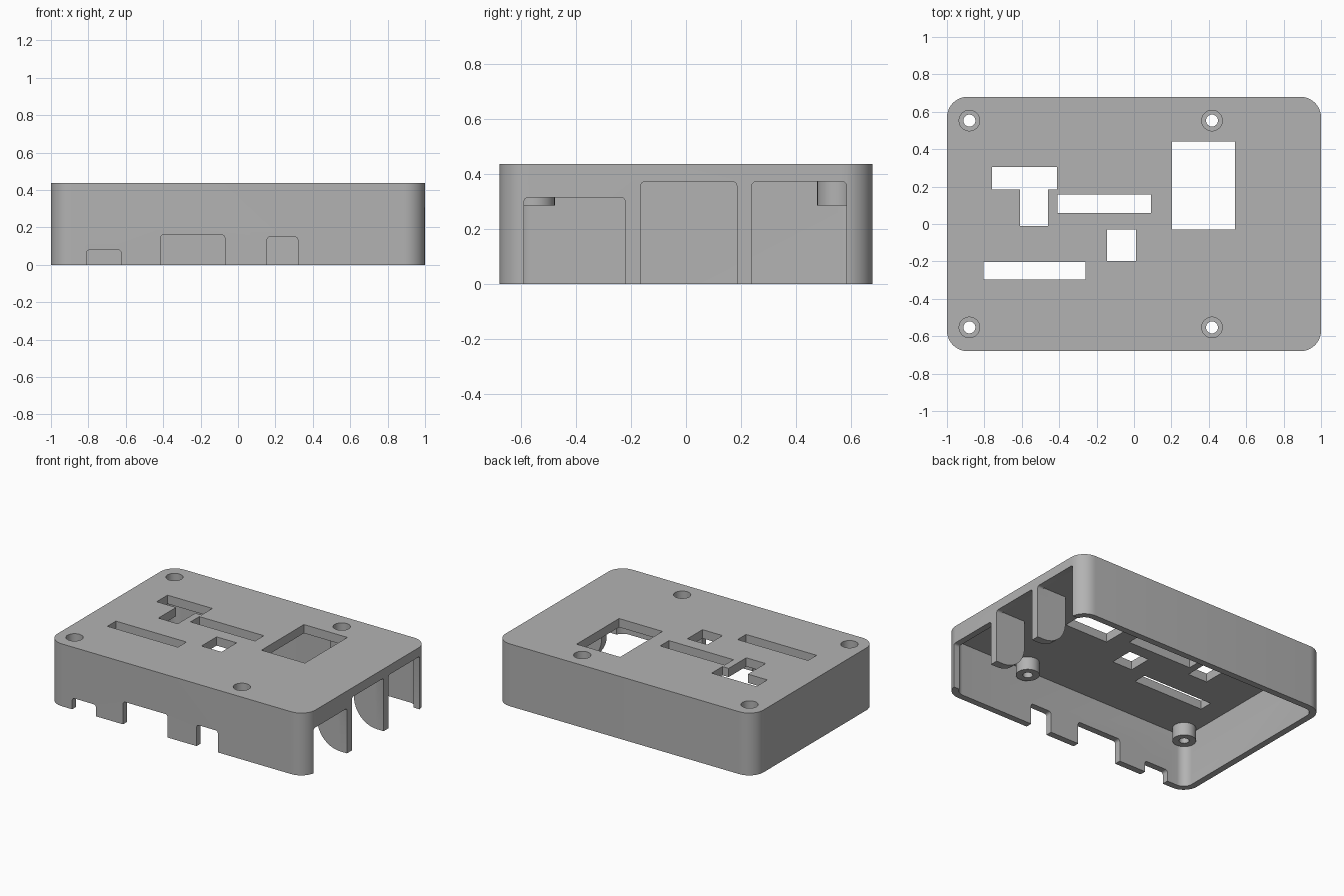
import bpy, bmesh, math
from mathutils import Vector

old = bpy.data.objects.get("Cube")
if old:
    bpy.data.objects.remove(old, do_unlink=True)

grey = bpy.data.materials.new("case grey")
grey.use_nodes = True
color = (0.45, 0.45, 0.45, 1)
grey.diffuse_color = color
grey.node_tree.nodes["Principled BSDF"].inputs["Base Color"].default_value = color


def rounded(u0, v0, u1, v1, r, steps=10):
    """Outline of a rectangle with rounded corners."""
    if r == 0:
        return [(u0, v0), (u1, v0), (u1, v1), (u0, v1)]
    pts = []
    corners = [(u1 - r, v1 - r), (u0 + r, v1 - r), (u0 + r, v0 + r), (u1 - r, v0 + r)]
    for i, (cu, cv) in enumerate(corners):
        for k in range(steps + 1):
            a = math.pi / 2 * (i + k / steps)
            pts.append((cu + r * math.cos(a), cv + r * math.sin(a)))
    return pts


def circle(u, v, r, n=40):
    return [(u + r * math.cos(math.tau * k / n), v + r * math.sin(math.tau * k / n))
            for k in range(n)]


def prism(name, pts, lo, hi, axis):
    """Extrude a flat outline along one axis."""
    place = {"x": lambda u, v, w: (w, u, v),
             "y": lambda u, v, w: (u, w, v),
             "z": lambda u, v, w: (u, v, w)}[axis]
    bm = bmesh.new()
    face = bm.faces.new([bm.verts.new(place(u, v, lo)) for u, v in pts])
    top = bmesh.ops.extrude_face_region(bm, geom=[face])["geom"]
    shift = Vector(place(0, 0, hi - lo))
    bmesh.ops.translate(bm, vec=shift, verts=[g for g in top if isinstance(g, bmesh.types.BMVert)])
    bmesh.ops.recalc_face_normals(bm, faces=bm.faces)
    mesh = bpy.data.meshes.new(name)
    bm.to_mesh(mesh)
    bm.free()
    mesh.materials.append(grey)
    obj = bpy.data.objects.new(name, mesh)
    bpy.context.collection.objects.link(obj)
    return obj


def combine(target, tool, operation):
    mod = target.modifiers.new("combine", "BOOLEAN")
    mod.operation, mod.solver, mod.object = operation, "EXACT", tool
    bpy.ops.object.select_all(action="DESELECT")
    bpy.context.view_layer.objects.active = target
    target.select_set(True)
    bpy.ops.object.modifier_apply(modifier=mod.name)
    bpy.data.objects.remove(tool, do_unlink=True)


# Hollow lid, open at the bottom
HX, HY, TOP, CEILING, WALL, R = 1.0, 0.68, 0.437, 0.376, 0.045, 0.11
case = prism("case_lid", rounded(-HX, -HY, HX, HY, R), 0, TOP, "z")
cavity = prism("cavity", rounded(WALL - HX, WALL - HY, HX - WALL, HY - WALL, R - WALL),
               -0.1, CEILING, "z")
combine(case, cavity, "DIFFERENCE")

# Port dividers with a rounded inner lower corner
inner, arc = 0.77, 0.18
for y0, y1 in [(-0.222, -0.165), (0.185, 0.24)]:
    curve = [(inner + arc - arc * math.sin(math.pi / 2 * k / 12),
              arc - arc * math.cos(math.pi / 2 * k / 12)) for k in range(13)]
    outline = [(0.98, 0)] + curve + [(inner, 0.41), (0.98, 0.41)]
    combine(case, prism("divider", outline, y0, y1, "y"), "UNION")

# Screw bosses with a through hole and a wide countersunk bore
for x in (-0.88, 0.417):
    for y in (-0.553, 0.553):
        combine(case, prism("boss", circle(x, y, 0.075), 0.285, 0.41, "z"), "UNION")
        combine(case, prism("screw_hole", circle(x, y, 0.032), 0.2, 0.6, "z"), "DIFFERENCE")
        combine(case, prism("screw_bore", circle(x, y, 0.055), 0.33, 0.6, "z"), "DIFFERENCE")

# Large port openings at the +x end
for y0, y1, z in [(-0.59, -0.222, 0.315), (-0.165, 0.185, 0.372), (0.24, 0.585, 0.372)]:
    combine(case, prism("port", rounded(y0, -0.2, y1, z, 0.015, 4), 0.93, 1.1, "x"), "DIFFERENCE")

# Small connector notches in the front wall
for x0, x1, z in [(-0.81, -0.625, 0.08), (-0.415, -0.07, 0.16), (0.155, 0.32, 0.15)]:
    combine(case, prism("notch", rounded(x0, -0.2, x1, z, 0.018, 4), -0.8, -0.6, "y"), "DIFFERENCE")

# Openings in the top panel
tee = [(-0.76, 0.305), (-0.76, 0.185), (-0.61, 0.185), (-0.61, -0.01),
       (-0.46, -0.01), (-0.46, 0.185), (-0.412, 0.185), (-0.412, 0.305)]
slots = [tee] + [rounded(*box, 0) for box in [
    (-0.41, 0.06, 0.09, 0.157), (-0.145, -0.197, 0.01, -0.03),
    (-0.805, -0.297, -0.258, -0.203), (0.203, -0.03, 0.54, 0.44)]]
for pts in slots:
    combine(case, prism("slot", pts, 0.3, 0.6, "z"), "DIFFERENCE")

case.select_set(True)
bpy.context.view_layer.objects.active = case
bpy.ops.object.shade_smooth_by_angle(angle=math.radians(30))
